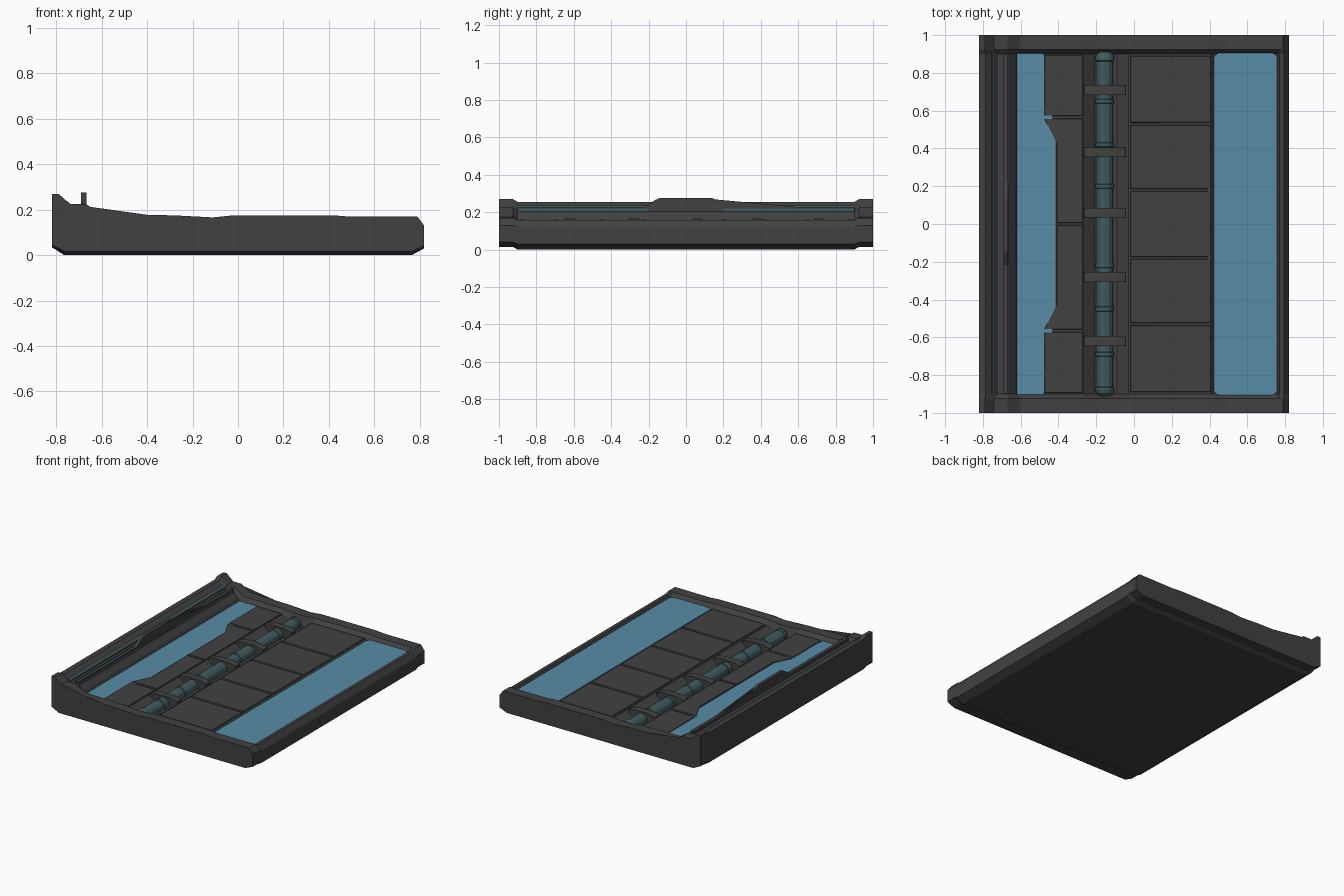
import bpy, bmesh, math
from mathutils import Vector


def material(name, rgb):
    m = bpy.data.materials.new(name)
    m.diffuse_color = (*rgb, 1)
    return m


GREY = material("dark grey", (0.053, 0.053, 0.053))
BLUE = material("glass blue", (0.095, 0.265, 0.385))
TEAL = material("dark teal", (0.052, 0.105, 0.115))


def finish(bm, name, mat):
    bmesh.ops.recalc_face_normals(bm, faces=bm.faces)
    me = bpy.data.meshes.new(name)
    bm.to_mesh(me)
    bm.free()
    me.materials.append(mat)
    ob = bpy.data.objects.new(name, me)
    bpy.context.collection.objects.link(ob)
    return ob


def loft(name, rings, mat):
    """Skin a list of closed rings and cap both ends."""
    bm = bmesh.new()
    vs = [[bm.verts.new(p) for p in r] for r in rings]
    n = len(vs[0])
    for a, b in zip(vs, vs[1:]):
        for i in range(n):
            bm.faces.new((a[i], a[(i + 1) % n], b[(i + 1) % n], b[i]))
    for end in (vs[0], vs[-1]):
        bmesh.ops.triangulate(bm, faces=[bm.faces.new(end)])
    return finish(bm, name, mat)


def along_y(name, profile, y0, y1, mat):
    return loft(name, [[(x, y, z) for x, z in profile] for y in (y0, y1)], mat)


def along_x(name, profile, x0, x1, mat):
    return loft(name, [[(x, y, z) for y, z in profile] for x in (x0, x1)], mat)


def plate(name, outline, z0, z1, mat, inset=0.0):
    c = sum((Vector(p) for p in outline), Vector((0, 0))) / len(outline)
    top = []
    for x, y in outline:
        top.append((x - math.copysign(inset, x - c.x),
                    y - math.copysign(inset, y - c.y), z1))
    return loft(name, [[(x, y, z0) for x, y in outline], top], mat)


def rect(x0, x1, y0, y1, c=0.0):
    if not c:
        return [(x0, y0), (x1, y0), (x1, y1), (x0, y1)]
    return [(x0 + c, y0), (x1 - c, y0), (x1, y0 + c), (x1, y1 - c),
            (x1 - c, y1), (x0 + c, y1), (x0, y1 - c), (x0, y0 + c)]


# Tray body: raised end walls, recessed middle (x, end z, middle x, middle z)
section = [
    (-0.82, 0.045, -0.82, 0.035), (-0.76, 0.015, -0.765, 0.0),
    (0.76, 0.015, 0.765, 0.0), (0.82, 0.04, 0.82, 0.03),
    (0.82, 0.13, 0.82, 0.12), (0.79, 0.17, 0.795, 0.158),
    (0.775, 0.17, 0.77, 0.158), (0.765, 0.17, 0.76, 0.138),
    (0.50, 0.169, 0.42, 0.138), (0.42, 0.175, 0.41, 0.148),
    (-0.02, 0.175, -0.03, 0.145), (-0.11, 0.166, -0.09, 0.10),
    (-0.20, 0.166, -0.21, 0.10), (-0.28, 0.175, -0.27, 0.145),
    (-0.47, 0.178, -0.47, 0.145), (-0.60, 0.18, -0.62, 0.145),
    (-0.61, 0.185, -0.63, 0.168), (-0.67, 0.225, -0.665, 0.205),
    (-0.74, 0.225, -0.725, 0.205), (-0.79, 0.27, -0.785, 0.255),
    (-0.82, 0.27, -0.82, 0.255)]
rings = []
for y, middle in ((-1, 0), (-0.925, 0), (-0.9, 1), (0.9, 1), (0.925, 0), (1, 0)):
    rings.append([(s[2], y, s[3]) if middle else (s[0], y, s[1]) for s in section])
loft("tray_body", rings, GREY)

# Blue panels
plate("right_panel", rect(0.425, 0.755, -0.91, 0.91, 0.025), 0.137, 0.145, BLUE)
plate("left_panel", [(-0.62, -0.905), (-0.48, -0.905), (-0.48, -0.55), (-0.415, -0.43),
                     (-0.415, 0.43), (-0.48, 0.55), (-0.48, 0.905), (-0.62, 0.905)],
      0.143, 0.149, BLUE)

# Floor tiles on the right of the pipe, separated by seams
edges = [-0.895, -0.53, -0.18, 0.18, 0.53, 0.895]
for a, b in zip(edges, edges[1:]):
    plate("floor_tile", rect(-0.02, 0.41, a + 0.005, b - 0.005), 0.143, 0.155, GREY, 0.004)

# Floor tiles on the left of the pipe
for s in (-1, 1):
    plate("inner_left_tile", [(-0.27, s * 0.006), (-0.27, s * 0.558), (-0.475, s * 0.558),
                              (-0.41, s * 0.43), (-0.41, s * 0.006)], 0.143, 0.154, GREY, 0.002)
    ys = sorted((s * 0.572, s * 0.895))
    plate("outer_left_tile", rect(-0.475, -0.27, *ys), 0.143, 0.154, GREY, 0.003)

# Pipe with collars
pipe = [(-0.91, 0.028), (-0.895, 0.045), (-0.88, 0.05), (-0.865, 0.05), (-0.86, 0.045)]
for y in (-0.69, -0.45, -0.22, 0.2, 0.42, 0.65):
    pipe += [(y - 0.012, 0.045), (y - 0.01, 0.05), (y + 0.01, 0.05), (y + 0.012, 0.045)]
pipe += [(-y, r) for y, r in reversed(pipe[:5])]
loft("pipe", [[(-0.155 + r * math.cos(k * math.pi / 6), y,
                0.112 + r * math.sin(k * math.pi / 6)) for k in range(12)]
              for y, r in pipe], TEAL)

# Clamps bridging the pipe
clamp = [(-0.265, 0.10), (-0.265, 0.153), (-0.21, 0.166), (-0.10, 0.166),
         (-0.045, 0.153), (-0.045, 0.10)]
for y in (-0.62, -0.28, 0.06, 0.38, 0.71):
    along_y("pipe_clamp", clamp, y - 0.026, y + 0.026, GREY)

# Back rail with raised centre grip
along_x("back_rail", [(-0.9, 0.2), (0.9, 0.2), (0.9, 0.228), (0.22, 0.228), (0.16, 0.268),
                      (0.14, 0.275), (-0.14, 0.275), (-0.16, 0.268), (-0.22, 0.228),
                      (-0.9, 0.228)], -0.692, -0.668, GREY)

# Teal light strips beside the rail and on the back slope
for s in (-1, 1):
    ys = sorted((s * 0.2, s * 0.9))
    along_y("rail_strip", [(-0.668, 0.203), (-0.662, 0.203), (-0.662, 0.22), (-0.668, 0.22)],
            *ys, TEAL)
along_y("slope_strip", [(-0.757, 0.225), (-0.735, 0.205), (-0.735, 0.222), (-0.75, 0.236)],
        -0.905, 0.905, TEAL)
